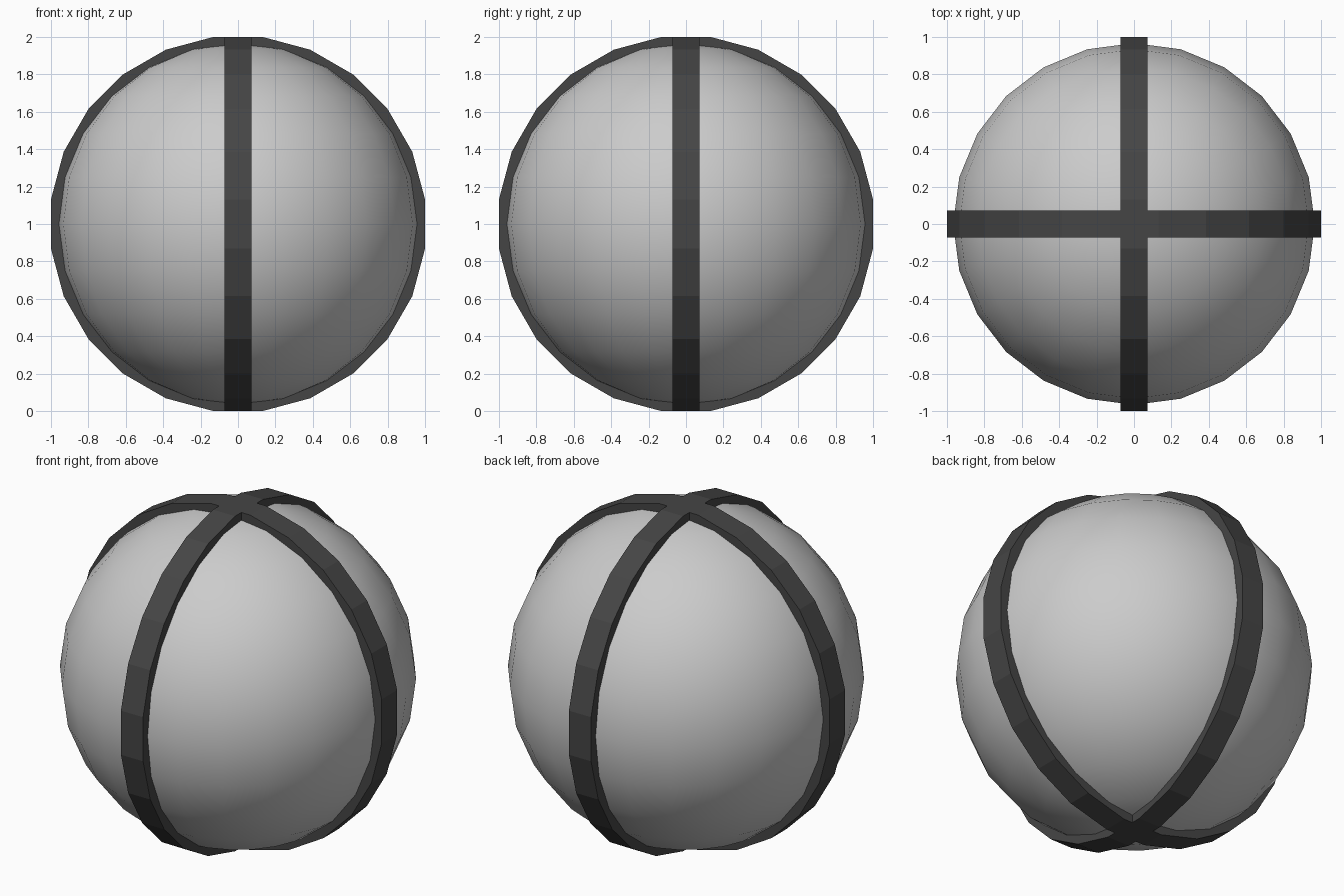
import bpy
import bmesh
from math import cos, sin, pi, radians
from mathutils import Matrix

cube = bpy.data.objects.get("Cube")
if cube:
    bpy.data.objects.remove(cube, do_unlink=True)

SEGMENTS = 24
BALL_RADIUS = 0.967
BAND_OUTER = 1 / cos(pi / SEGMENTS)   # flats of the band lie at radius 1
BAND_INNER = 0.93
HALF_WIDTH = 0.073


def material(name, value):
    mat = bpy.data.materials.new(name)
    mat.use_nodes = True
    colour = (value, value, value, 1)
    mat.diffuse_color = colour
    mat.node_tree.nodes["Principled BSDF"].inputs["Base Color"].default_value = colour
    return mat


def add_object(name, bm, mat, smooth=False):
    bmesh.ops.recalc_face_normals(bm, faces=bm.faces)
    for face in bm.faces:
        face.smooth = smooth
    mesh = bpy.data.meshes.new(name)
    bm.to_mesh(mesh)
    bm.free()
    mesh.materials.append(mat)
    obj = bpy.data.objects.new(name, mesh)
    obj.location.z = 1
    bpy.context.collection.objects.link(obj)
    return obj


def band(name, turn, mat):
    """Upright faceted hoop with a rectangular cross-section."""
    bm = bmesh.new()
    section = [(BAND_OUTER, -HALF_WIDTH), (BAND_OUTER, HALF_WIDTH),
               (BAND_INNER, HALF_WIDTH), (BAND_INNER, -HALF_WIDTH)]
    loops = []
    for i in range(SEGMENTS):
        a = 2 * pi * (i + 0.5) / SEGMENTS
        loops.append([bm.verts.new((r * cos(a), y, r * sin(a))) for r, y in section])
    for i, loop in enumerate(loops):
        following = loops[(i + 1) % SEGMENTS]
        for j in range(4):
            k = (j + 1) % 4
            bm.faces.new((loop[j], loop[k], following[k], following[j]))
    bm.transform(Matrix.Rotation(turn, 4, "Z"))
    return add_object(name, bm, mat)


light_grey = material("light grey", 0.6)
dark_grey = material("dark grey", 0.06)

# Smooth ball
ball = bmesh.new()
bmesh.ops.create_uvsphere(ball, u_segments=SEGMENTS, v_segments=SEGMENTS // 2,
                          radius=BALL_RADIUS)
add_object("ball", ball, light_grey, smooth=True)

# Two crossing bands
band("side_to_side_band", 0, dark_grey)
band("front_to_back_band", radians(90), dark_grey)
